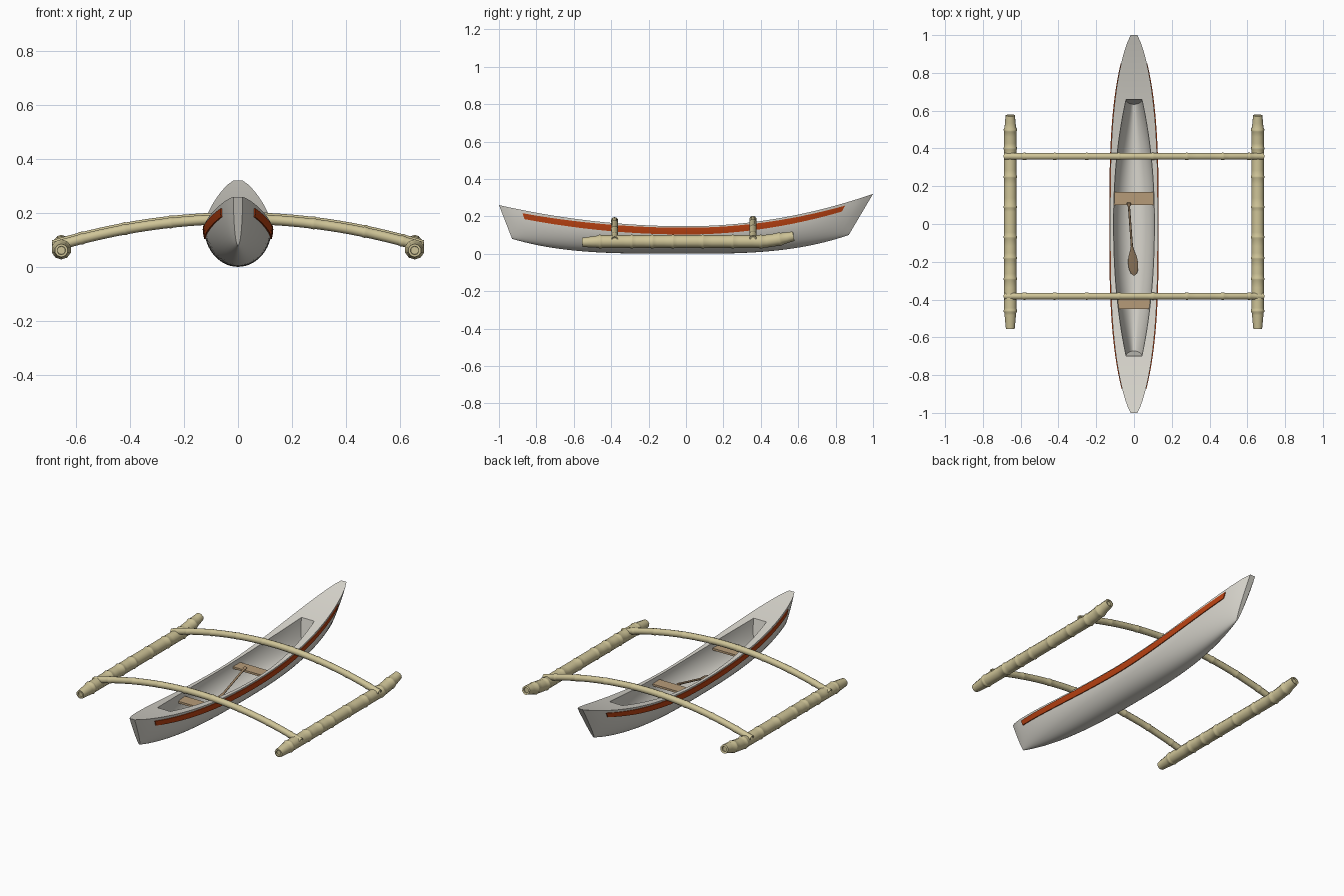
import bpy, bmesh, math
from mathutils import Vector

cube = bpy.data.objects.get("Cube")
if cube:
    bpy.data.objects.remove(cube)


def material(name, rgb):
    m = bpy.data.materials.new(name)
    m.use_nodes = True
    m.diffuse_color = (*rgb, 1)
    bsdf = next(n for n in m.node_tree.nodes if n.type == 'BSDF_PRINCIPLED')
    bsdf.inputs["Base Color"].default_value = (*rgb, 1)
    return m


HULL = material("off_white_paint", (0.70, 0.68, 0.62))
STRIPE = material("burnt_orange", (0.50, 0.055, 0.006))
BAMBOO = material("pale_bamboo", (0.62, 0.55, 0.31))
SEAT = material("light_wood", (0.47, 0.33, 0.19))
PADDLE = material("dark_wood", (0.33, 0.22, 0.125))


def linspace(a, b, n):
    return [a + (b - a) * i / (n - 1) for i in range(n)]


def grid(bm, rows, keep=lambda i, j: True, closed=False):
    """Skin a list of point rows with quads."""
    vs = [[bm.verts.new(p) for p in row] for row in rows]
    n = len(rows[0])
    for i in range(len(rows) - 1):
        for j in range(n if closed else n - 1):
            if keep(i, j):
                k = (j + 1) % n
                bm.faces.new((vs[i][j], vs[i + 1][j], vs[i + 1][k], vs[i][k]))
    return vs


def finish(bm, name, mat, angle=35):
    bmesh.ops.remove_doubles(bm, verts=bm.verts, dist=1e-4)
    bmesh.ops.recalc_face_normals(bm, faces=bm.faces)
    mesh = bpy.data.meshes.new(name)
    bm.to_mesh(mesh)
    bm.free()
    mesh.materials.append(mat)
    ob = bpy.data.objects.new(name, mesh)
    bpy.context.collection.objects.link(ob)
    bpy.ops.object.select_all(action='DESELECT')
    ob.select_set(True)
    bpy.context.view_layer.objects.active = ob
    bpy.ops.object.shade_smooth_by_angle(angle=math.radians(angle))
    return ob


# Hull lines: s runs from the bow (-1) to the stern (1)
OPEN_BOW, OPEN_STERN = -0.70, 0.66


def sheer(s):
    return 0.147 + (0.113 if s < 0 else 0.173) * s * s


def keel(s):
    return 0.08 * abs(s) ** 3.5 if s < 0 else 0.10 * s ** 3


def half_width(s):
    return 0.017 + 0.109 * max(0, 1 - abs(s) ** 3) ** 0.8


def opening(s):
    u = abs(s / (OPEN_BOW if s < 0 else OPEN_STERN))
    return 0.042 + 0.066 * (1 - min(u, 1) ** 2.2)


def shell_point(s, f, side):
    """Point on the outer skin at height fraction f."""
    rake = 0.07 if s < 0 else 0.13
    x = half_width(s) * math.sqrt(max(0, 1 - (1 - f) ** 2))
    return Vector((side * x, s * (1 - rake * (1 - f)), keel(s) + f * (sheer(s) - keel(s))))


def inner_point(s, t):
    f = 1 - math.cos(t)
    k = keel(s) + 0.022
    return (opening(s) * math.sin(t), s * (1 - 0.04 * (1 - f)), k + f * (sheer(s) - k))


def build_hull():
    bm = bmesh.new()
    angles = linspace(-math.pi / 2, math.pi / 2, 25)
    well = linspace(OPEN_BOW, OPEN_STERN, 31)
    stations = linspace(-1, OPEN_BOW, 10)[:-1] + well + linspace(OPEN_STERN, 1, 10)[1:]
    # Outer skin and the flat stems
    skin = grid(bm, [[shell_point(s, 1 - math.cos(t), math.copysign(1, t)) for t in angles]
                     for s in stations])
    bm.faces.new(skin[0])
    bm.faces.new(skin[-1])
    # Deck, left open over the well
    deck = []
    for s in stations:
        w = half_width(s)
        inside = OPEN_BOW - 1e-6 <= s <= OPEN_STERN + 1e-6
        o = opening(s) if inside else min(0.042, w * 0.5)
        deck.append([(x, s, sheer(s)) for x in (-w, -o, o, w)])
    first, last = 9, 9 + len(well) - 1
    grid(bm, deck, lambda i, j: j != 1 or i < first or i >= last)
    # Rounded well with end walls
    inner = grid(bm, [[inner_point(s, t) for t in angles] for s in well])
    bm.faces.new(inner[0])
    bm.faces.new(inner[-1])
    finish(bm, "hull", HULL)


def build_stripe(name, side):
    rows = []
    for s in linspace(-0.88, 0.86, 40):
        depth = sheer(s) - keel(s)
        top = 1 - (0.008 + 0.013 * s * s) / depth
        low = top - (0.036 - 0.006 * s * s) / depth
        out = Vector((side * 0.005, 0, 0))
        fs = linspace(low, top, 4)
        outer = [shell_point(s, f, side) + out for f in fs]
        back = [shell_point(s, f, side) - out * 0.4 for f in reversed(fs)]
        rows.append(outer + back)
    bm = bmesh.new()
    vs = grid(bm, rows, closed=True)
    bm.faces.new(vs[0])
    bm.faces.new(vs[-1])
    finish(bm, name, STRIPE)


def tube(name, points, radii, side, mat, sides=10):
    """Loft elliptical rings along a path; radii are (sideways, upright)."""
    pts = [Vector(p) for p in points]
    side = Vector(side)
    direction = (pts[-1] - pts[0]).normalized()
    rows = []
    for i, (p, (a, b)) in enumerate(zip(pts, radii)):
        span = pts[min(i + 1, len(pts) - 1)] - pts[max(i - 1, 0)]
        tangent = span.normalized() if span.dot(direction) > 1e-5 else direction
        up = tangent.cross(side).normalized()
        rows.append([p + side * a * math.cos(q) + up * b * math.sin(q)
                     for q in (math.tau * (k + 0.5) / sides for k in range(sides))])
    bm = bmesh.new()
    vs = grid(bm, rows, closed=True)
    for ring in (vs[0], vs[-1]):
        bm.faces.new(ring)
    return finish(bm, name, mat, 40)


def bamboo(name, path, radius, start, end, knots, side, sides):
    """Bamboo pole with raised knots and hollow ends."""
    stops = {u: 1.0 for u in linspace(start, end, 32)
             if all(abs(u - k) > 0.012 for k in knots)}
    for k in knots:
        stops.update({k - 0.01: 1.0, k - 0.003: 1.1, k + 0.003: 1.1, k + 0.01: 1.0})
    us = sorted(stops)
    pts = [Vector(path(u)) for u in us]
    rad = [radius(u) * stops[u] for u in us]
    for at, step in ((0, 1), (-1, -1)):
        inward = (pts[at + step] - pts[at]).normalized() * 0.008
        rim, r = pts[at].copy(), rad[at]
        for p, scale in ((rim, 0.65), (rim + inward, 0.6)):
            index = 0 if at == 0 else len(pts)
            pts.insert(index, p)
            rad.insert(index, r * scale)
    return tube(name, pts, [(r, r) for r in rad], side, BAMBOO, sides)


build_hull()
for label, sx in (("left", 1), ("right", -1)):
    build_stripe(label + "_stripe", sx)

    # Outrigger float with an upturned stern end
    def float_path(y, sx=sx):
        rise = 0.03 * (max(0, y - 0.40) / 0.18) ** 1.4
        return (sx * 0.655, y, 0.065 + rise - 0.04 * max(0, -0.45 - y))

    def float_radius(y):
        return 0.034 - 0.10 * max(0, y - 0.49) - 0.10 * max(0, -0.46 - y)

    bamboo(label + "_float", float_path, float_radius, -0.555, 0.575,
           [-0.46, -0.29, -0.18, -0.07, 0.09, 0.25, 0.40, 0.50], (1, 0, 0), 10)

# Arched cross beams
for label, y, crown in (("front", -0.382, 0.177), ("back", 0.358, 0.184)):
    bamboo(label + "_beam", lambda x: (x, y, crown - 0.22 * x * x), lambda x: 0.0185,
           -0.685, 0.685, [-0.58, -0.42, -0.25, -0.08, 0.10, 0.28, 0.47, 0.61], (0, 1, 0), 10)

# Seat boards fitted to the well
for label, y0, y1, z in (("front", -0.45, -0.375, 0.135), ("middle", 0.10, 0.17, 0.125)):
    bm = bmesh.new()
    rows = []
    for y in (y0, y1):
        w = opening(y) * 0.99
        rows.append([(-w, y, z - 0.012), (w, y, z - 0.012), (w, y, z), (-w, y, z)])
    ends = grid(bm, rows, closed=True)
    bm.faces.new(ends[0])
    bm.faces.new(ends[1])
    finish(bm, label + "_seat", SEAT)

# Paddle leaning on the middle seat
grip, tip = Vector((-0.028, 0.112, 0.137)), Vector((0, -0.272, 0.034))
shape = [(0, 0.011, 0.006), (0.03, 0.011, 0.006), (0.05, 0.006, 0.006), (0.60, 0.006, 0.006),
         (0.66, 0.012, 0.006), (0.74, 0.023, 0.005), (0.83, 0.028, 0.004),
         (0.92, 0.025, 0.004), (0.97, 0.017, 0.003), (1, 0.006, 0.002)]
tube("paddle", [grip.lerp(tip, t) for t, a, b in shape],
     [(a, b) for t, a, b in shape], (1, 0, 0), PADDLE, 12)
